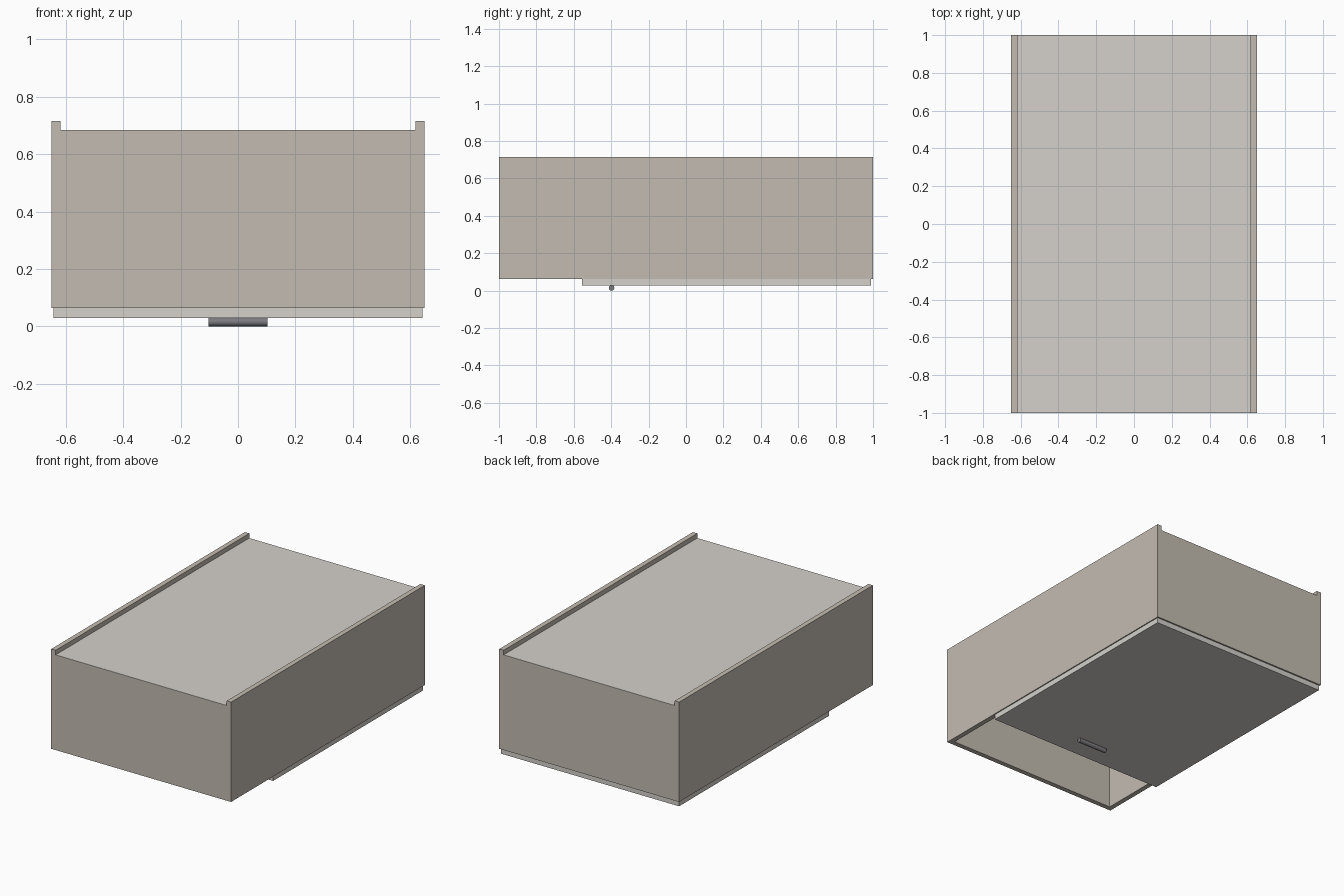
import bpy, math

if "Cube" in bpy.data.objects:
    bpy.data.objects.remove(bpy.data.objects["Cube"])


def material(name, rgb):
    m = bpy.data.materials.new(name)
    m.diffuse_color = (*rgb, 1)
    m.use_nodes = True
    m.node_tree.nodes["Principled BSDF"].inputs["Base Color"].default_value = m.diffuse_color
    return m


TAN = material("tan_board", (0.55, 0.50, 0.44))
PALE = material("pale_board", (0.66, 0.64, 0.60))
DARK = material("dark_metal", (0.20, 0.20, 0.215))


def box(name, x, y, z, mat):
    """Box from (min, max) pairs on each axis."""
    bpy.ops.mesh.primitive_cube_add(size=1, location=[sum(p) / 2 for p in (x, y, z)])
    ob = bpy.context.object
    ob.name = name
    ob.scale = [p[1] - p[0] for p in (x, y, z)]
    bpy.ops.object.transform_apply(location=False, rotation=False, scale=True)
    ob.data.materials.append(mat)
    return ob


W, L, T = 0.65, 1.0, 0.032
BASE, PANEL_TOP, TOP = 0.063, 0.685, 0.715

# Tall side walls, standing proud of the panel
for s, side in ((-1, "left"), (1, "right")):
    box(side + "_wall", sorted((s * W, s * (W - T))), (-L, L), (BASE, TOP), TAN)

# End walls, flush with the panel
for s, side in ((-1, "front"), (1, "back")):
    box(side + "_wall", (-W + T, W - T), sorted((s * L, s * (L - T))),
        (BASE, PANEL_TOP - 0.001), TAN)

# Panel closing the top
box("top_panel", (-W + T, W - T), (-L + 0.001, L - 0.001), (PANEL_TOP - T, PANEL_TOP), PALE)

# Sliding panel under the box, pushed back to leave an opening
box("sliding_panel", (-0.643, 0.643), (-0.556, 0.99), (0.029, BASE), PALE)

# Round bar handle
bpy.ops.mesh.primitive_cylinder_add(vertices=16, radius=0.015, depth=0.207,
                                    location=(0, -0.398, 0.015),
                                    rotation=(0, math.pi / 2, 0))
handle = bpy.context.object
handle.name = "handle"
handle.data.materials.append(DARK)
bpy.ops.object.shade_smooth_by_angle(angle=math.radians(35))
